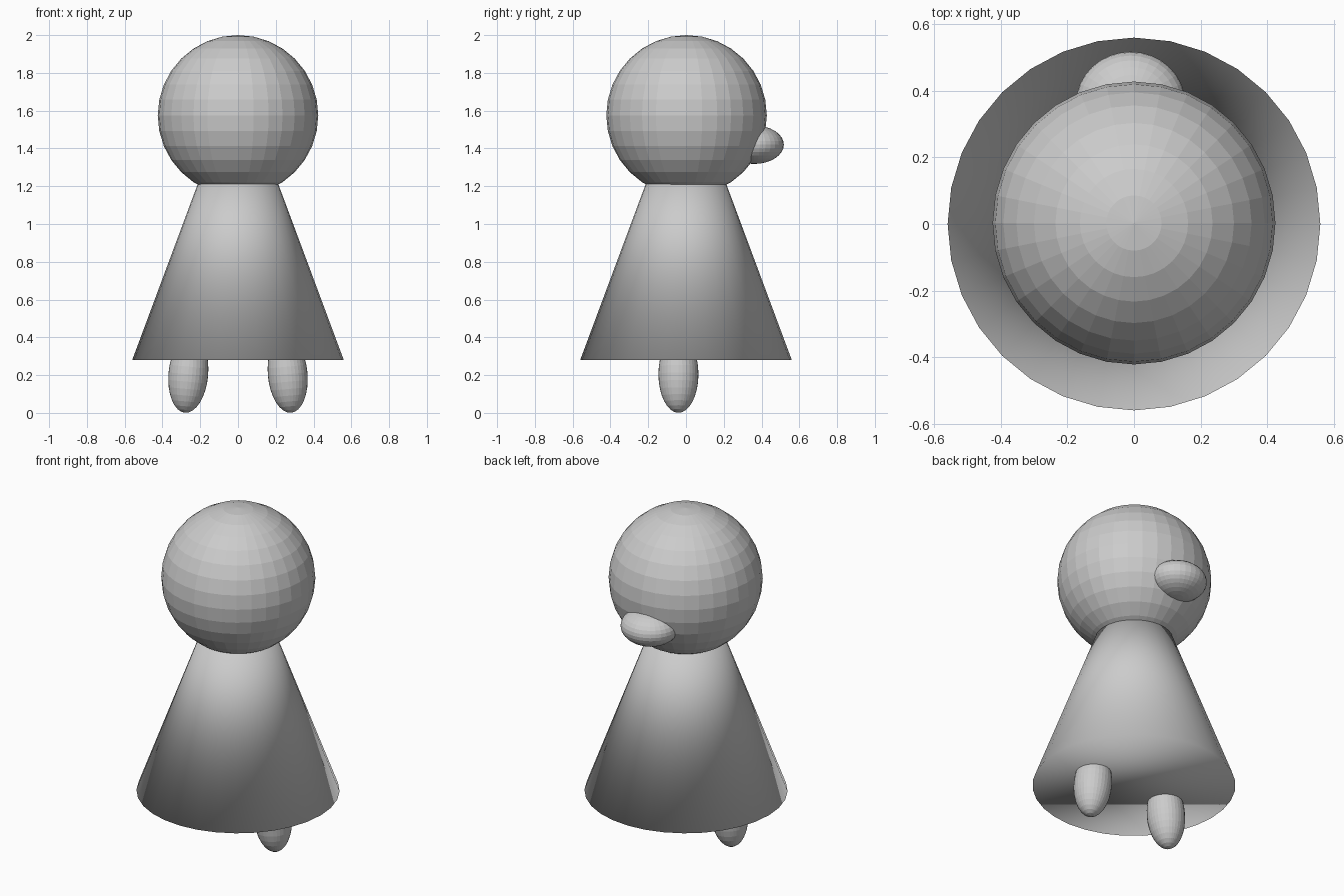
import bpy

if "Cube" in bpy.data.objects:
    bpy.data.objects.remove(bpy.data.objects["Cube"])


def ball(name, loc, radii, tilt=0.0):
    """Flat-faced ellipsoid."""
    bpy.ops.mesh.primitive_uv_sphere_add(segments=32, ring_count=16, radius=1,
                                         location=loc, rotation=(0, tilt, 0))
    ob = bpy.context.object
    ob.name = name
    ob.scale = radii
    return ob


# Head
ball("head", (0, 0.003, 1.575), (0.425, 0.425, 0.425))

# Closed cone gown, smoothed over its rim, with its tip hidden in the head
base, tip = 0.28, 1.785
bpy.ops.mesh.primitive_cone_add(vertices=32, radius1=0.56, radius2=0,
                                depth=tip - base,
                                location=(0, 0, (base + tip) / 2))
bpy.context.object.name = "gown"
bpy.ops.object.shade_smooth()

# Feet, leaning slightly inwards at the top
for side, label in ((-1, "left"), (1, "right")):
    ball(label + "_foot", (side * 0.263, -0.04, 0.205),
         (0.105, 0.106, 0.205), -side * 0.09)

# Wide bun on the +y side of the head
ball("bun", (-0.01, 0.36, 1.42), (0.165, 0.158, 0.102))
